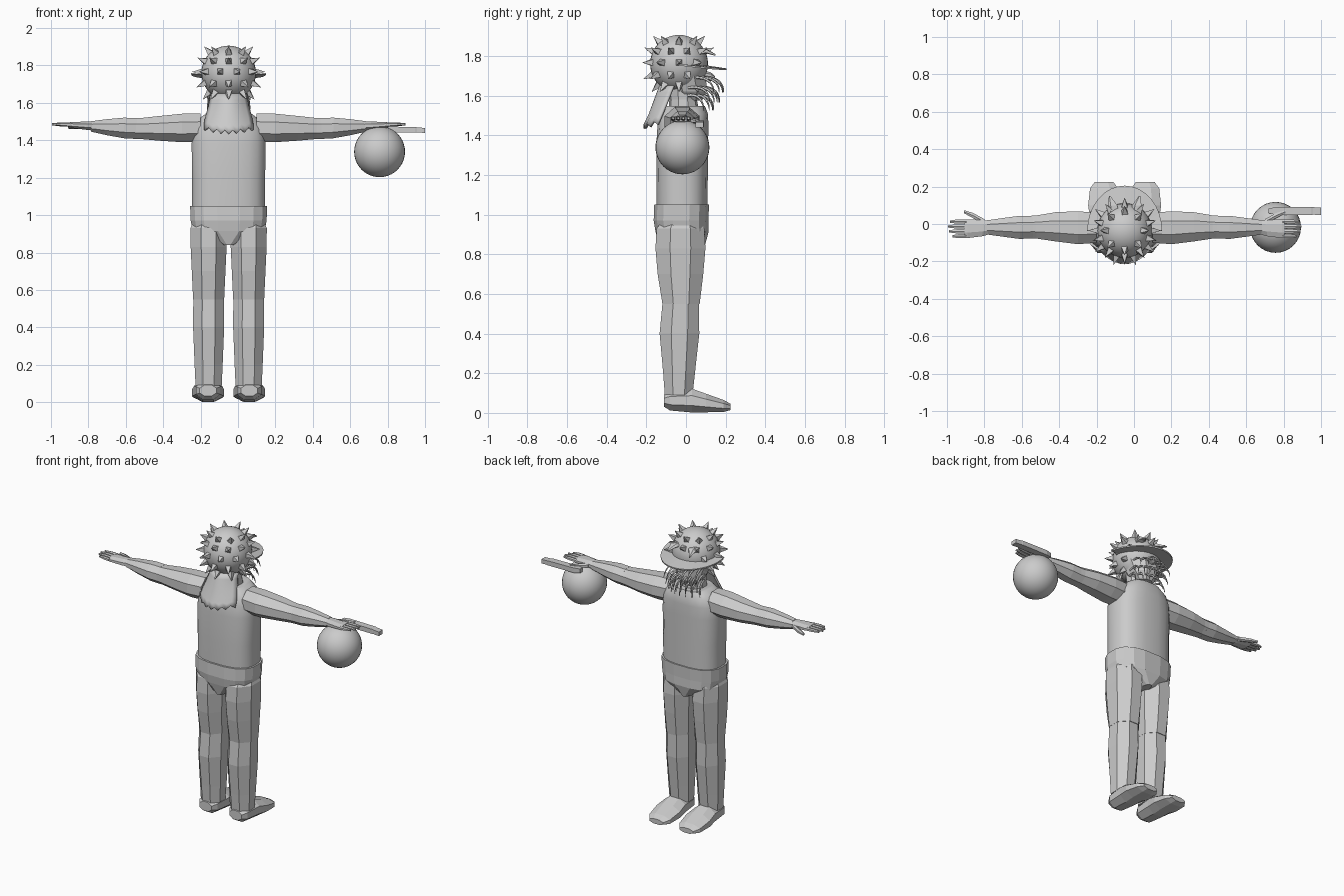
import bpy, bmesh, math
from mathutils import Vector

if "Cube" in bpy.data.objects:
    bpy.data.objects.remove(bpy.data.objects["Cube"])

CX = -0.05  # body centre line
grey = bpy.data.materials.new("plain grey")
grey.diffuse_color = (0.6, 0.6, 0.6, 1)
grey.use_nodes = True
grey.node_tree.nodes["Principled BSDF"].inputs["Base Color"].default_value = grey.diffuse_color


def finish(name, bm, smooth=None):
    bmesh.ops.recalc_face_normals(bm, faces=bm.faces)
    me = bpy.data.meshes.new(name)
    bm.to_mesh(me)
    bm.free()
    me.materials.append(grey)
    ob = bpy.data.objects.new(name, me)
    bpy.context.collection.objects.link(ob)
    if smooth:
        bpy.ops.object.select_all(action='DESELECT')
        ob.select_set(True)
        bpy.context.view_layer.objects.active = ob
        bpy.ops.object.shade_smooth_by_angle(angle=math.radians(smooth))
    return ob


def loft(name, rings, axis, n=8, power=1.0, smooth=None):
    """rings: (position along axis, centre a, centre b, half a, half b); a,b = remaining axes in order"""
    bm = bmesh.new()
    loops = []
    for p, ca, cb, ha, hb in rings:
        loop = []
        for i in range(n):
            t = 2 * math.pi * (i + 0.5) / n
            c, s = math.cos(t), math.sin(t)
            k = 1 / math.cos(math.pi / n)
            a = ca + ha * math.copysign(min(1, abs(c * k)) ** power, c)
            b = cb + hb * math.copysign(min(1, abs(s * k)) ** power, s)
            co = [a, b]
            co.insert("xyz".index(axis), p)
            loop.append(bm.verts.new(co))
        loops.append(loop)
    for l0, l1 in zip(loops, loops[1:]):
        for i in range(n):
            j = (i + 1) % n
            bm.faces.new((l0[i], l0[j], l1[j], l1[i]))
    bm.faces.new(loops[0])
    bm.faces.new(loops[-1])
    return finish(name, bm, smooth)


def ball(name, centre, r):
    bm = bmesh.new()
    bmesh.ops.create_uvsphere(bm, u_segments=32, v_segments=20, radius=r)
    bmesh.ops.translate(bm, verts=bm.verts, vec=centre)
    return finish(name, bm, 40)


# torso, neck and trunks
loft("torso", [(1.03, CX, -.02, .195, .128), (1.2, CX, -.02, .195, .13),
               (1.38, CX, -.018, .198, .13), (1.46, CX, -.015, .19, .128),
               (1.51, CX, -.01, .165, .12), (1.548, CX, -.005, .115, .1)],
     'z', 20, 0.75, 40)
loft("neck", [(1.5, CX, -.01, .085, .08), (1.58, CX, -.015, .075, .07),
              (1.68, CX, -.02, .08, .08)], 'z', 10)
loft("trunks", [(.84, CX, -.02, .03, .115), (.915, CX, -.02, .192, .134),
                (.97, CX, -.025, .203, .138), (1.05, CX, -.022, .206, .138)], 'z', 16, 0.75)

for s, side in ((-1, "left"), (1, "right")):
    X = lambda d: CX + s * d
    # legs
    lx = X(.107)
    loft("thigh_" + side, [(.55, lx, -.025, .083, .094), (.7, lx, -.028, .09, .115),
                           (.83, lx, -.028, .096, .126), (.93, lx, -.028, .097, .12),
                           (.96, lx, -.025, .085, .1)], 'z')
    loft("shin_" + side, [(.09, lx, -.037, .07, .07), (.2, lx, -.035, .075, .08),
                          (.4, lx, -.033, .083, .1), (.55, lx, -.027, .082, .092),
                          (.565, lx, -.025, .075, .085)], 'z')
    # foot
    fx = X(.11)
    loft("foot_" + side, [(-.112, fx, .062, .045, .03), (-.08, fx, .062, .065, .05),
                          (.03, fx, .062, .075, .06), (.1, fx, .05, .085, .047),
                          (.19, fx, .035, .075, .03), (.225, fx, .03, .05, .016)], 'y')
    # arm
    loft("upper_arm_" + side, [(X(.15), -.02, 1.468, .08, .076), (X(.25), -.02, 1.466, .088, .076),
                               (X(.37), -.015, 1.464, .078, .066), (X(.47), -.016, 1.463, .062, .056),
                               (X(.5), -.016, 1.463, .06, .055)], 'x')
    loft("forearm_" + side, [(X(.49), -.016, 1.463, .06, .056), (X(.56), -.018, 1.466, .062, .055),
                             (X(.65), -.018, 1.47, .05, .043), (X(.735), -.018, 1.474, .038, .028)], 'x')
    # hand
    loft("palm_" + side, [(X(.72), -.018, 1.476, .036, .024), (X(.76), -.022, 1.478, .043, .022),
                          (X(.84), -.025, 1.482, .05, .016), (X(.855), -.025, 1.482, .046, .013)], 'x')
    for i, length in enumerate((.085, .095, .09, .07)):
        y = .013 - .026 * i
        loft(f"finger_{side}_{i + 1}", [(X(.845), y, 1.483, .011, .011),
                                        (X(.845 + length * .6), y, 1.485, .011, .01),
                                        (X(.85 + length), y, 1.486, .006, .006)], 'x', 6)
    loft("thumb_" + side, [(X(.75), .012, 1.475, .014, .014), (X(.81), .045, 1.472, .014, .012),
                           (X(.86), .066, 1.47, .008, .008)], 'x', 6)

# held ball and slim rod
ball("held_ball", (.757, -.018, 1.339), .136)
loft("held_rod", [(.72, .07, 1.46, .012, .014), (.76, .07, 1.458, .022, .016),
                  (.95, .07, 1.456, .022, .015), (.955, .07, 1.455, .02, .014),
                  (1.0, .068, 1.453, .02, .013)], 'x', 4)

# head with spikes
HC = Vector((CX, -.035, 1.76))
ball("head", HC, .146)
bm = bmesh.new()
for elev, count, turn in ((48, 8, 0), (26, 10, .5), (3, 10, 0), (-22, 10, .5), (-45, 8, 0)):
    for i in range(count):
        az = 2 * math.pi * (i + turn) / count
        if elev < 20 and math.sin(az) > .75:
            continue  # leave the face clear
        e = math.radians(elev)
        d = Vector((math.cos(az) * math.cos(e), math.sin(az) * math.cos(e), math.sin(e)))
        u = d.orthogonal().normalized()
        w = d.cross(u)
        foot = HC + d * .138
        base = [bm.verts.new(foot + .025 * (u * math.cos(k * math.pi / 2) + w * math.sin(k * math.pi / 2)))
                for k in range(4)]
        tip = bm.verts.new(HC + d * .196 + Vector((0, 0, -.004)))
        for k in range(4):
            bm.faces.new((base[k], base[(k + 1) % 4], tip))
        bm.faces.new(base)
finish("head_spikes", bm)

# thin crescent brim, tilted down towards the face side
bm = bmesh.new()
N = 16
top, low = [], []
for i in range(N + 1):
    t = math.pi * i / N
    c, s = math.cos(t), math.sin(t)
    for r, store, grow in ((.1, low, .1), (.2, top, .24)):
        y = -.035 + grow * s
        store.append(bm.verts.new((CX + r * c, y, 1.758 - .15 * (y + .035) - .012 * c * c + .015)))
for i in range(N):
    bm.faces.new((low[i], low[i + 1], top[i + 1], top[i]))
brim = finish("brim", bm)
brim.modifiers.new("thickness", 'SOLIDIFY').thickness = .009

# nose, brows and jaw
loft("nose", [(.08, CX, 1.7, .03, .03), (.125, CX, 1.695, .022, .022), (.145, CX, 1.69, .01, .01)], 'y', 6)
loft("jaw", [(1.575, CX, .03, .05, .05), (1.62, CX, .02, .085, .085), (1.7, CX, .0, .11, .1)], 'z', 8)
for s in (-1, 1):
    loft("brow_tuft", [(.06, CX + s * .06, 1.82, .03, .02), (.1, CX + s * .065, 1.825, .025, .012),
                       (.15, CX + s * .08, 1.805, .004, .004)], 'y', 5)

# curled beard strands
for row, (count, z0, reach) in enumerate(((7, 1.69, .18), (9, 1.64, .16), (7, 1.6, .13))):
    for i in range(count):
        u = 2 * i / (count - 1) - 1
        back = .05 * u * u
        cu = bpy.data.curves.new("beard_strand", 'CURVE')
        cu.dimensions = '3D'
        cu.bevel_depth = .006
        cu.bevel_resolution = 0
        cu.resolution_u = 4
        sp = cu.splines.new('NURBS')
        sp.points.add(3)
        sp.use_endpoint_u = True
        x = CX + .09 * u
        pts = ((x, .06 - back, z0), (x + .01 * u, reach - .02 - back, z0 + .012),
               (x + .02 * u, reach + .01 - back, z0 - .03), (x + .025 * u, reach + .01 - back, z0 - .075))
        for p, co, r in zip(sp.points, pts, (1.3, 1.2, .9, .3)):
            p.co = (*co, 1)
            p.radius = r
        cu.materials.append(grey)
        bpy.context.collection.objects.link(bpy.data.objects.new(f"beard_strand_{row}_{i}", cu))

# flared flap hanging behind the neck
bm = bmesh.new()
U, V = 12, 6
grid = []
for j in range(V + 1):
    v = j / V
    for i in range(U + 1):
        u = 2 * i / U - 1
        ragged = .022 * (i % 2) * v ** 4
        half = .1 + .04 * math.sin(v * 2.2) * v
        grid.append(bm.verts.new((CX + u * half, -.135 - .08 * v + .07 * u * u,
                                  1.65 - .215 * v + ragged + .02 * u * u * v)))
for j in range(V):
    for i in range(U):
        a = j * (U + 1) + i
        bm.faces.new((grid[a], grid[a + 1], grid[a + U + 2], grid[a + U + 1]))
flap = finish("neck_flap", bm, 40)
flap.modifiers.new("thickness", 'SOLIDIFY').thickness = .012
